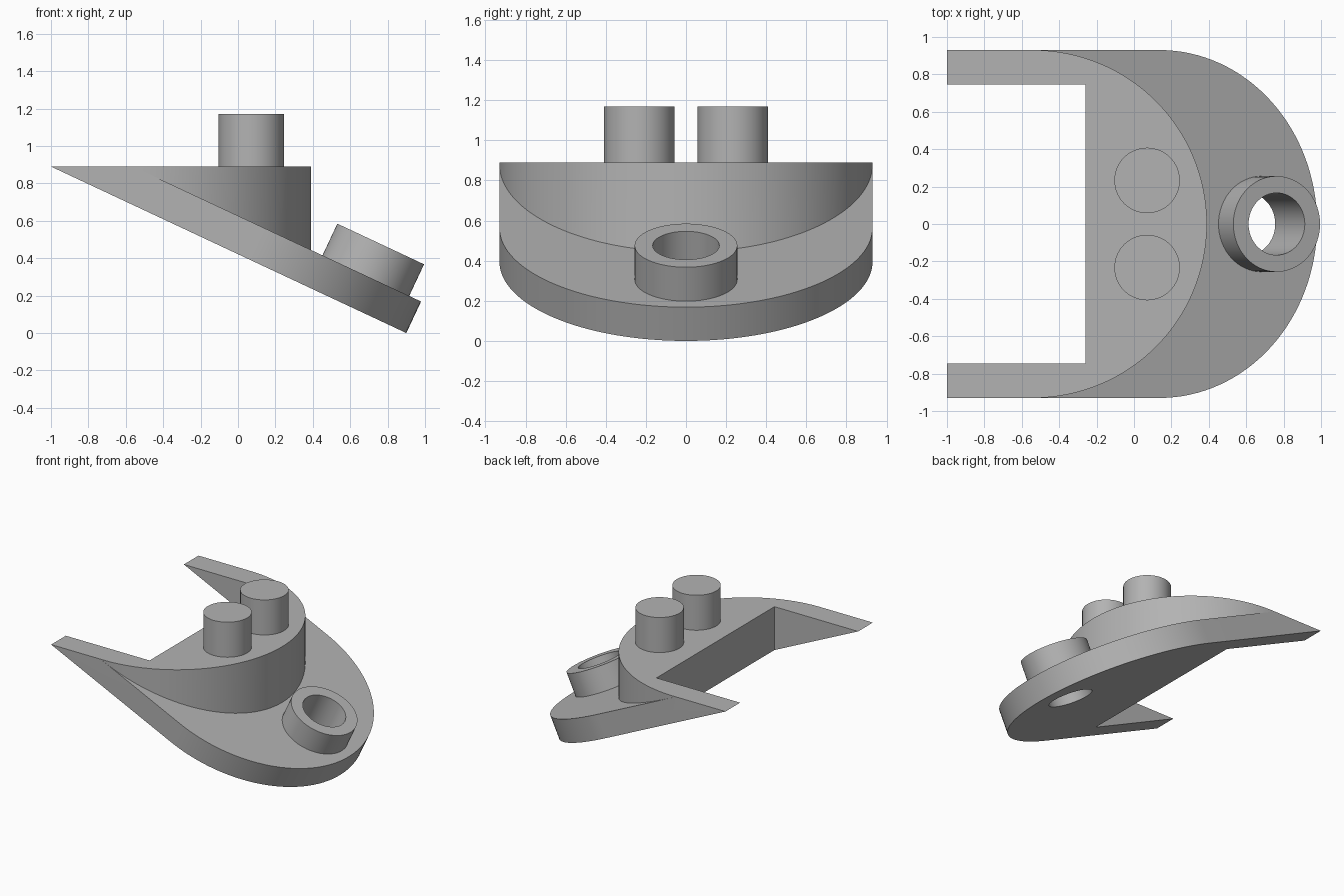
import bpy, bmesh, math
from mathutils import Matrix, Vector

if "Cube" in bpy.data.objects:
    bpy.data.objects.remove(bpy.data.objects["Cube"])

TOP = 0.89                       # height of the flat deck
HALF = 0.93                      # half width of the body
THICK = 0.186                    # thickness of the sloping plate
ANGLE = math.atan2(0.89, 1.9)
TILT = Matrix.Translation((-1, 0, TOP)) @ Matrix.Rotation(ANGLE, 4, 'Y')
NORMAL = (TILT.to_3x3() @ Vector((0, 0, 1))).normalized()

grey = bpy.data.materials.new("light grey")
grey.diffuse_color = (0.45, 0.45, 0.45, 1)
grey.use_nodes = True
grey.node_tree.nodes["Principled BSDF"].inputs["Base Color"].default_value = grey.diffuse_color


def make(name, bm, matrix=Matrix()):
    bm.transform(matrix)
    bmesh.ops.recalc_face_normals(bm, faces=bm.faces[:])
    mesh = bpy.data.meshes.new(name)
    bm.to_mesh(mesh)
    bm.free()
    obj = bpy.data.objects.new(name, mesh)
    bpy.context.collection.objects.link(obj)
    mesh.materials.append(grey)
    return obj


def prism(outline, z0, z1, matrix=Matrix()):
    bm = bmesh.new()
    face = bm.faces.new([bm.verts.new((x, y, z0)) for x, y in outline])
    ext = bmesh.ops.extrude_face_region(bm, geom=[face])
    verts = [v for v in ext["geom"] if isinstance(v, bmesh.types.BMVert)]
    bmesh.ops.translate(bm, vec=(0, 0, z1 - z0), verts=verts)
    bm.transform(matrix)
    return bm


def circle(x, y, r, n=64):
    return [(x + r * math.cos(2 * math.pi * i / n), y + r * math.sin(2 * math.pi * i / n))
            for i in range(n)]


def round_nose(back, centre, n=64):
    arc = [(centre + HALF * math.cos(t), HALF * math.sin(t))
           for t in (math.pi * (i / n - 0.5) for i in range(n + 1))]
    return [(back, -HALF)] + arc + [(back, HALF)]


def clip(bm, point, normal):
    # remove everything on the normal side and close the cut
    bmesh.ops.bisect_plane(bm, geom=bm.verts[:] + bm.edges[:] + bm.faces[:],
                           plane_co=point, plane_no=normal, clear_outer=True)
    bmesh.ops.holes_fill(bm, edges=[e for e in bm.edges if e.is_boundary], sides=0)


def boolean(obj, other, operation):
    mod = obj.modifiers.new("cut", 'BOOLEAN')
    mod.object, mod.operation, mod.solver = other, operation, 'EXACT'
    bpy.context.view_layer.objects.active = obj
    bpy.ops.object.modifier_apply(modifier=mod.name)


def smooth(obj):
    bpy.ops.object.select_all(action='DESELECT')
    obj.select_set(True)
    bpy.context.view_layer.objects.active = obj
    bpy.ops.object.shade_smooth_by_angle(angle=math.radians(25))


# sloping plate with a rounded nose, levelled off at the deck
bm = prism(round_nose(-0.4, 1.168), 0, THICK, TILT)
clip(bm, (0, 0, TOP), (0, 0, 1))
body = make("body", bm)

# upright rounded block, its foot sunk into the plate
bm = prism(round_nose(-1.0, -0.54), -0.5, TOP)
clip(bm, TILT @ Vector((0, 0, THICK / 2)), -NORMAL)
block = make("block", bm)
boolean(body, block, 'UNION')

# rear notch between the two arms
notch = make("notch", prism([(-2, -0.745), (-0.26, -0.745), (-0.26, 0.745), (-2, 0.745)], -1, 2))
boolean(body, notch, 'DIFFERENCE')

# hollow tube on the plate, with its hole going right through
tube = make("tube", prism(circle(1.772, 0, 0.256), THICK, 0.373, TILT))
bore = make("bore", prism(circle(1.772, 0, 0.166), -0.2, 0.6, TILT))
boolean(body, bore, 'DIFFERENCE')
boolean(tube, bore, 'DIFFERENCE')

for helper in (block, notch, bore):
    bpy.data.objects.remove(helper)

# two studs on the deck
studs = [make(f"stud_{side}", prism(circle(0.07, y, 0.175), TOP, 1.17))
         for side, y in (("front", -0.233), ("back", 0.233))]

for part in [body, tube] + studs:
    smooth(part)
